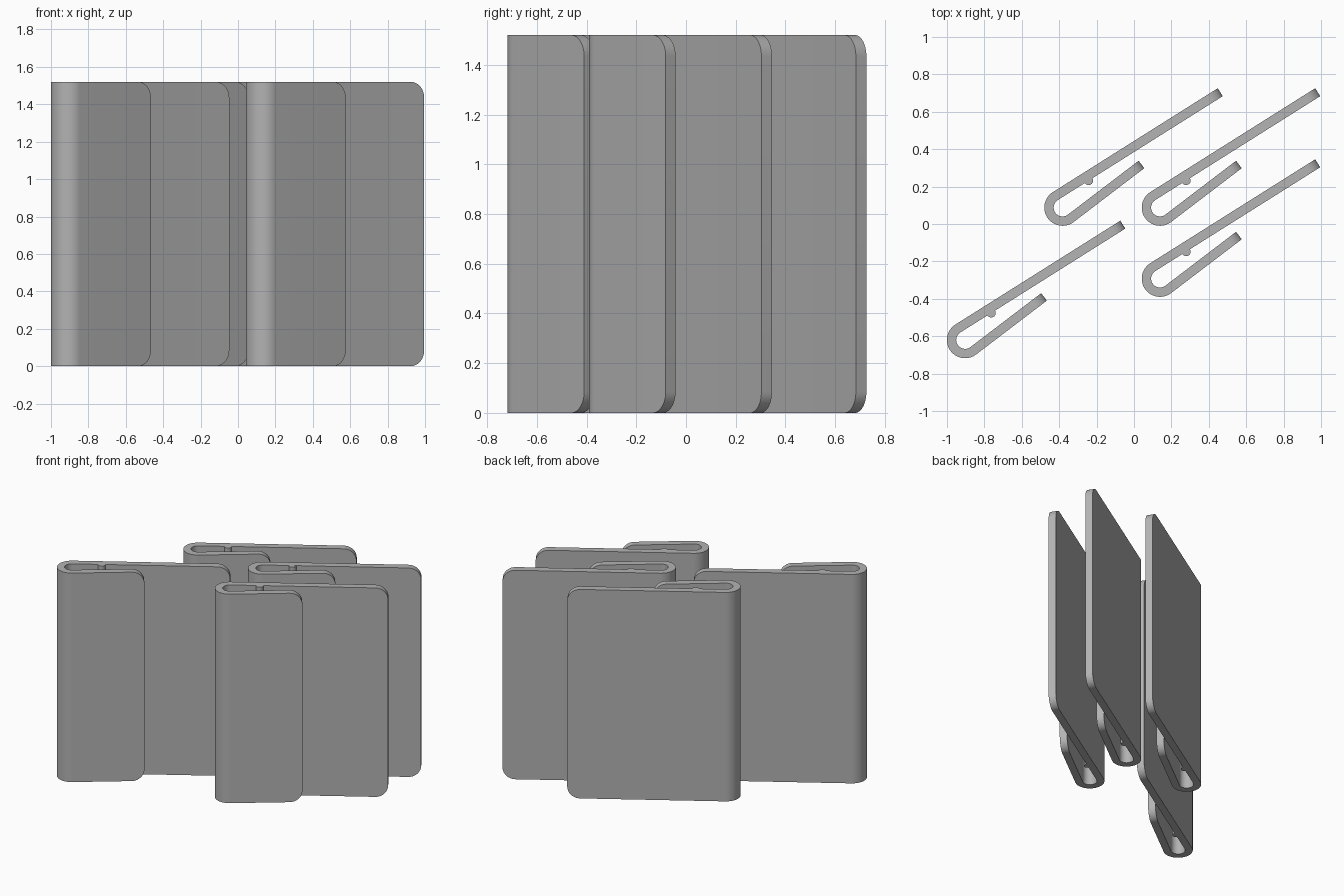
import bpy, bmesh, math
from mathutils import Vector

if "Cube" in bpy.data.objects:
    bpy.data.objects.remove(bpy.data.objects["Cube"])

H, T, R = 1.52, 0.05, 0.085          # height, sheet thickness, corner radius
BEND = 0.0725                        # centreline radius of the fold
LONG, SHORT = 1.042, 0.475           # arm lengths
A1, A2 = math.radians(32.2), math.radians(37.3)
CENTRE = Vector((-0.903, -0.62))

grey = bpy.data.materials.new("grey")
grey.diffuse_color = (0.45, 0.45, 0.45, 1)
grey.use_nodes = True
grey.node_tree.nodes["Principled BSDF"].inputs["Base Color"].default_value = grey.diffuse_color


def unit(a):
    return Vector((math.cos(a), math.sin(a)))


def finish(bm, name):
    bmesh.ops.recalc_face_normals(bm, faces=bm.faces)
    mesh = bpy.data.meshes.new(name)
    bm.to_mesh(mesh)
    bm.free()
    mesh.materials.append(grey)
    ob = bpy.data.objects.new(name, mesh)
    bpy.context.collection.objects.link(ob)
    bpy.ops.object.select_all(action='DESELECT')
    ob.select_set(True)
    bpy.context.view_layer.objects.active = ob
    bpy.ops.object.shade_smooth_by_angle(angle=math.radians(30))
    return ob


def stations():
    """Centre point, outward normal and corner inset along the folded sheet."""
    steps = [i * math.pi / 24 for i in range(13)]
    corner = [(R * (1 - math.cos(a)), R * (1 - math.sin(a))) for a in steps]
    n1, n2 = unit(A1 + math.pi / 2), unit(A2 - math.pi / 2)
    out = [(CENTRE + n1 * BEND + unit(A1) * (LONG - d), n1, cut) for d, cut in corner]
    start, end = A1 + math.pi / 2, A2 + 1.5 * math.pi
    for i in range(33):
        n = unit(start + (end - start) * i / 32)
        out.append((CENTRE + n * BEND, n, 0))
    out += [(CENTRE + n2 * BEND + unit(A2) * (SHORT - d), n2, cut)
            for d, cut in reversed(corner)]
    return out


def folded_sheet(offset, name):
    bm = bmesh.new()
    rings = []
    for p, n, cut in stations():
        p = p + offset
        a, b = p + n * T / 2, p - n * T / 2
        rings.append([bm.verts.new((q.x, q.y, z)) for q, z in
                      ((a, cut), (a, H - cut), (b, H - cut), (b, cut))])
    for r, s in zip(rings, rings[1:]):
        for i in range(4):
            j = (i + 1) % 4
            bm.faces.new((r[i], r[j], s[j], s[i]))
    bm.faces.new(rings[0])
    bm.faces.new(rings[-1])
    finish(bm, name)


def ridge(offset, name):
    # small round rib on the inner side of the long arm
    p = CENTRE + offset + unit(A1 + math.pi / 2) * (BEND - T / 2) + unit(A1) * 0.195
    bm = bmesh.new()
    bmesh.ops.create_cone(bm, cap_ends=True, segments=24, radius1=0.024,
                          radius2=0.024, depth=H - 0.002)
    bmesh.ops.translate(bm, verts=bm.verts, vec=(p.x, p.y, H / 2))
    finish(bm, name)


# four identical folded clips
for label, off in (("front_left", (0, 0)), ("front_right", (1.042, 0.328)),
                   ("back_right", (1.042, 0.708)), ("back_left", (0.521, 0.708))):
    folded_sheet(Vector(off), label + "_folded_sheet")
    ridge(Vector(off), label + "_inner_ridge")
